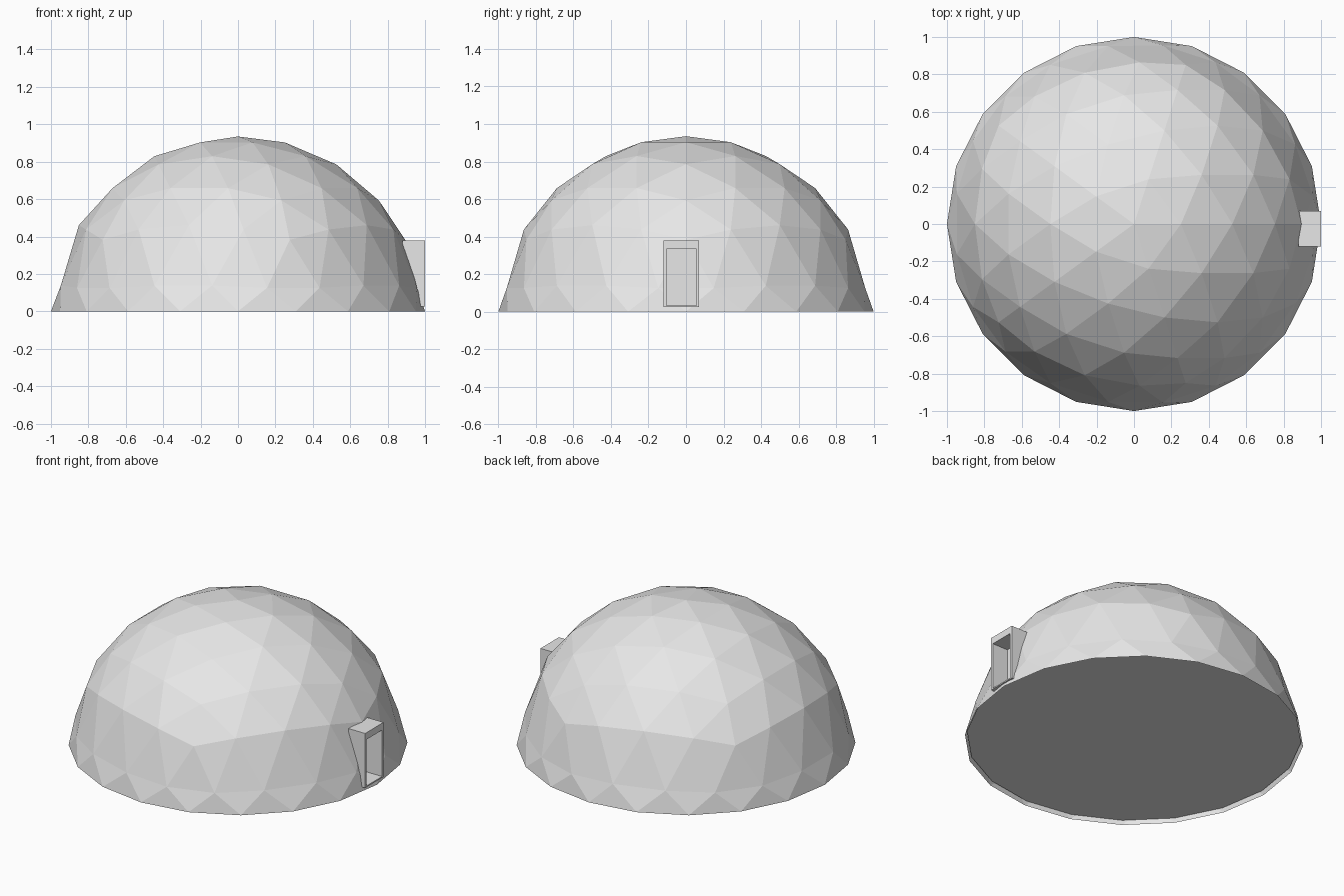
import bpy, bmesh, math
from mathutils import Vector

if "Cube" in bpy.data.objects:
    bpy.data.objects.remove(bpy.data.objects["Cube"], do_unlink=True)

grey = bpy.data.materials.new("pale_grey")
grey.use_nodes = True
grey.diffuse_color = (0.8, 0.8, 0.8, 1)
grey.node_tree.nodes["Principled BSDF"].inputs["Base Color"].default_value = (0.8, 0.8, 0.8, 1)


def add_object(name, bm):
    mesh = bpy.data.meshes.new(name)
    bm.to_mesh(mesh)
    bm.free()
    mesh.materials.append(grey)
    obj = bpy.data.objects.new(name, mesh)
    bpy.context.collection.objects.link(obj)
    return obj


def add_box(name, low, high):
    low, high = Vector(low), Vector(high)
    bm = bmesh.new()
    bmesh.ops.create_cube(bm, size=1)
    bmesh.ops.scale(bm, vec=high - low, verts=bm.verts)
    bmesh.ops.translate(bm, vec=(low + high) / 2, verts=bm.verts)
    return add_object(name, bm)


# Doorway outline
BACK, FRONT = 0.88, 1.0
Y0, Y1, Z0, Z1 = -0.12, 0.07, 0.025, 0.38
JAMB, LINTEL, SILL = 0.015, 0.045, 0.008
IN0, IN1, HEAD = Y0 + JAMB, Y1 - JAMB, Z1 - LINTEL

# Faceted dome: upper half of an icosphere, sunk slightly, with a low first row
bm = bmesh.new()
bmesh.ops.create_icosphere(bm, subdivisions=3, radius=1)
bmesh.ops.delete(bm, geom=[v for v in bm.verts if v.co.z < -0.01], context='VERTS')
for v in bm.verts:
    if v.co.z > 0.35:
        v.co.z -= 0.065
    else:
        v.co.z *= 0.5

# Cut the doorway out of the shell
cuts = [((0, IN0, 0), (0, 1, 0)), ((0, IN1, 0), (0, 1, 0)), ((0, 0, HEAD), (0, 0, 1)),
        ((0, 0, Z0), (0, 0, 1))]
for point, normal in cuts:
    faces = [f for f in bm.faces
             if f.calc_center_median().x > 0.75 and abs(f.calc_center_median().y) < 0.3]
    geom = set(faces)
    for f in faces:
        geom.update(f.edges)
        geom.update(f.verts)
    bmesh.ops.bisect_plane(bm, geom=list(geom), plane_co=point, plane_no=normal)
hole = []
for f in bm.faces:
    c = f.calc_center_median()
    if c.x > 0.75 and IN0 < c.y < IN1 and Z0 < c.z < HEAD:
        hole.append(f)
bmesh.ops.delete(bm, geom=hole, context='FACES')
add_object("dome", bm)

# Floor set slightly above the rim
bm = bmesh.new()
SIDES = 20
ring = []
for i in range(SIDES):
    a = -math.tau * i / SIDES
    ring.append(bm.verts.new((0.988 * math.cos(a), 0.988 * math.sin(a), Z0)))
bm.faces.new(ring)
add_object("floor", bm)

# Projecting door frame and recessed door
add_box("door_jamb_front", (BACK, Y0, Z0), (FRONT, IN0, Z1))
add_box("door_jamb_back", (BACK, IN1, Z0), (FRONT, Y1, Z1))
add_box("door_lintel", (BACK, IN0, HEAD), (FRONT, IN1, Z1))
add_box("door_sill", (BACK, IN0, Z0), (FRONT, IN1, Z0 + SILL))
add_box("door_panel", (BACK, IN0, Z0 + SILL), (BACK + 0.008, IN1, HEAD))
